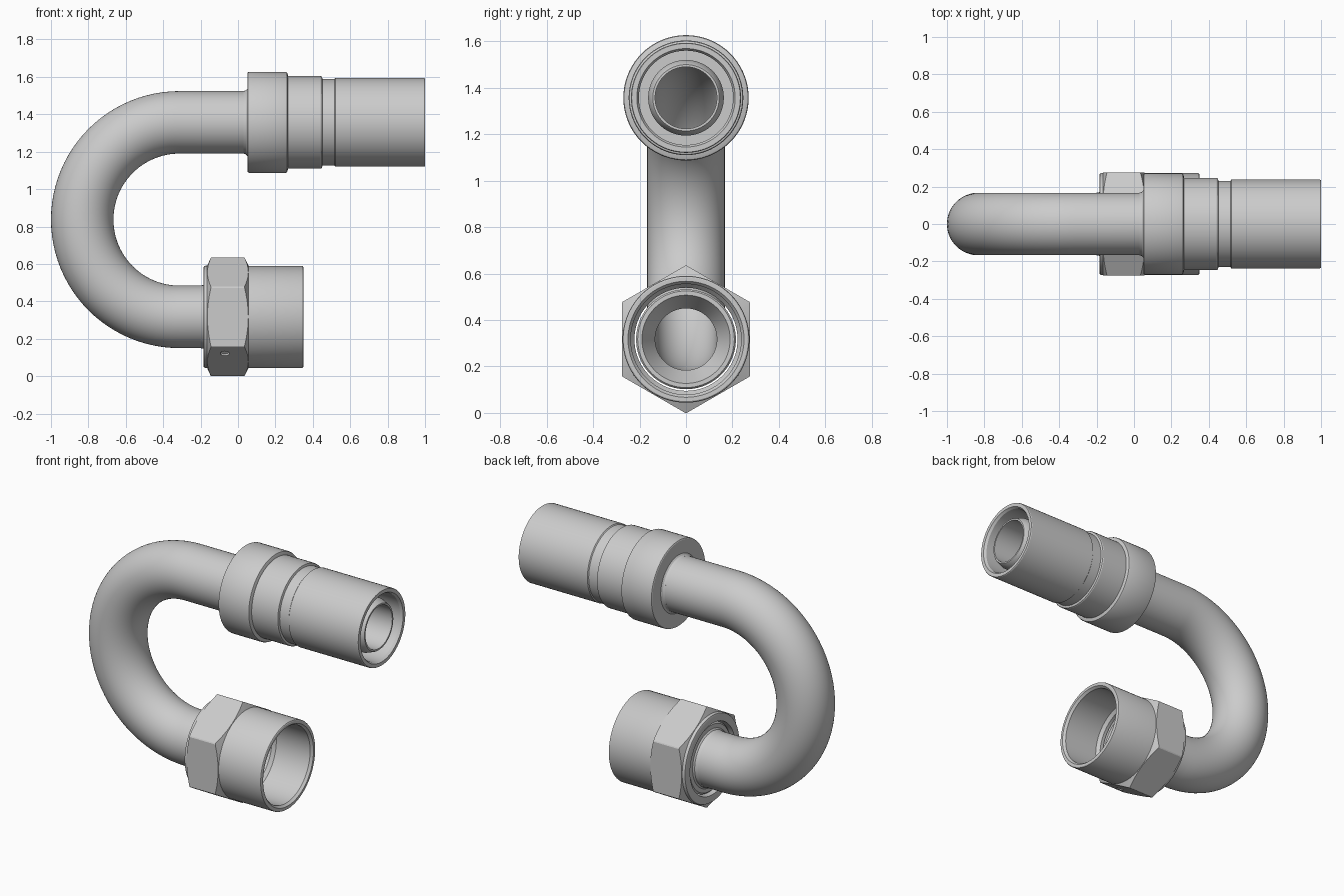
import bpy, bmesh, math
from mathutils import Vector, Matrix

if "Cube" in bpy.data.objects:
    bpy.data.objects.remove(bpy.data.objects["Cube"])

ZU, ZL = 1.357, 0.317          # heights of upper and lower axes
RO, RI = 0.167, 0.133          # tube outer / inner radius
BEND_X, BEND_R = -0.313, 0.52  # centre and radius of the U bend
SEG = 72
Y = Vector((0, 1, 0))


def finish(bm, name):
    bmesh.ops.recalc_face_normals(bm, faces=bm.faces[:])
    me = bpy.data.meshes.new(name)
    bm.to_mesh(me)
    bm.free()
    ob = bpy.data.objects.new(name, me)
    bpy.context.collection.objects.link(ob)
    return ob


def smooth(ob, angle=25):
    bpy.ops.object.select_all(action='DESELECT')
    ob.select_set(True)
    bpy.context.view_layer.objects.active = ob
    bpy.ops.object.shade_smooth_by_angle(angle=math.radians(angle))


def loft(name, rings):
    """Closed solid through circles given as (centre, up direction, radius)."""
    bm = bmesh.new()
    loops = []
    for c, u, r in rings:
        loops.append([bm.verts.new(c + r * (math.cos(a) * Y + math.sin(a) * u))
                      for a in (2 * math.pi * i / SEG for i in range(SEG))])
    for k, a in enumerate(loops):
        b = loops[(k + 1) % len(loops)]
        for i in range(SEG):
            j = (i + 1) % SEG
            bm.faces.new((a[i], a[j], b[j], b[i]))
    return finish(bm, name)


def lathe(name, z, profile):
    up = Vector((0, 0, 1))
    return loft(name, [(Vector((x, 0, z)), up, r) for x, r in profile])


def prism(name, sides, r, depth, matrix):
    bm = bmesh.new()
    bmesh.ops.create_cone(bm, cap_ends=True, segments=sides, radius1=r,
                          radius2=r, depth=depth, matrix=matrix)
    ob = finish(bm, name)
    ob.hide_render = True
    return ob


def cut(ob, tool, op):
    m = ob.modifiers.new(op.lower(), 'BOOLEAN')
    m.object, m.operation, m.solver = tool, op, 'EXACT'
    bpy.ops.object.select_all(action='DESELECT')
    ob.select_set(True)
    bpy.context.view_layer.objects.active = ob
    bpy.ops.object.modifier_apply(modifier=m.name)
    bpy.data.objects.remove(tool)


# Hollow U-bent tube
path = [(Vector((0.05, 0, ZU)), Vector((0, 0, 1)))]
for i in range(49):
    a = math.pi / 2 + math.pi * i / 48
    d = Vector((math.cos(a), 0, math.sin(a)))
    path.append((Vector((BEND_X, 0, (ZU + ZL) / 2)) + BEND_R * d, d))
path.append((Vector((-0.16, 0, ZL)), Vector((0, 0, -1))))
tube = loft("bent_tube", [(c, u, RO) for c, u in path]
            + [(c, u, RI) for c, u in reversed(path)])
smooth(tube)

# Upper crimp shell with inner nipple
shell = lathe("crimp_shell", ZU, [
    (0.05, RI), (0.03, 0.1675), (0.042, 0.171), (0.05, 0.18),
    (0.05, 0.262), (0.053, 0.268), (0.06, 0.27), (0.255, 0.27), (0.262, 0.267),
    (0.265, 0.26), (0.268, 0.247), (0.442, 0.247), (0.448, 0.244), (0.45, 0.238),
    (0.452, 0.231), (0.515, 0.231), (0.52, 0.237), (0.995, 0.237), (1.0, 0.234),
    (1.0, 0.212), (0.985, 0.203), (0.55, 0.203), (0.55, 0.163), (0.93, 0.163),
    (0.975, 0.147), (0.98, 0.143), (0.98, RI)])
smooth(shell)

# Sealing head on the lower tube end, with an inner cone
head = lathe("sealing_head", ZL, [
    (-0.16, RI), (-0.2, 0.1675), (-0.18, 0.171), (-0.172, 0.18), (-0.17, 0.205),
    (-0.16, 0.215), (0.062, 0.215), (0.07, 0.208), (0.07, 0.19), (-0.03, RI)])
smooth(head)

# Swivel nut body
nut = lathe("nut_body", ZL, [
    (-0.185, 0.224), (-0.185, 0.262), (-0.182, 0.27), (-0.174, 0.2735),
    (-0.165, 0.2735), (0.342, 0.273), (0.347, 0.271), (0.35, 0.266),
    (0.35, 0.25), (0.335, 0.238), (0.1, 0.238), (0.08, 0.222), (-0.17, 0.222)])
smooth(nut)

# Chamfered hexagon around the nut, with a small dimple
hexa = lathe("nut_hexagon", ZL, [
    (-0.17, 0.25), (-0.17, 0.262), (-0.145, 0.317), (0.035, 0.317),
    (0.062, 0.262), (0.062, 0.25)])
turn = Matrix.Translation((-0.05, 0, ZL)) @ Matrix.Rotation(math.pi / 2, 4, 'Y')
bm_tool = prism("hex_cutter", 6, 0.319, 0.5, turn)
# put corners at top and bottom
if max(v.co.z for v in bm_tool.data.vertices) < ZL + 0.31:
    bm_tool.data.transform(Matrix.Translation((0, 0, ZL))
                           @ Matrix.Rotation(math.pi / 6, 4, 'X')
                           @ Matrix.Translation((0, 0, -ZL)))
cut(hexa, bm_tool, 'INTERSECT')
n = Vector((0, -0.5, -0.866))
spot = Vector((-0.07, 0, ZL)) + 0.276 * n + 0.087 * Vector((0, -0.866, 0.5))
aim = Matrix.Translation(spot) @ n.to_track_quat('Z', 'Y').to_matrix().to_4x4()
cut(hexa, prism("dimple_cutter", 24, 0.024, 0.03, aim), 'DIFFERENCE')
smooth(hexa, 18)
